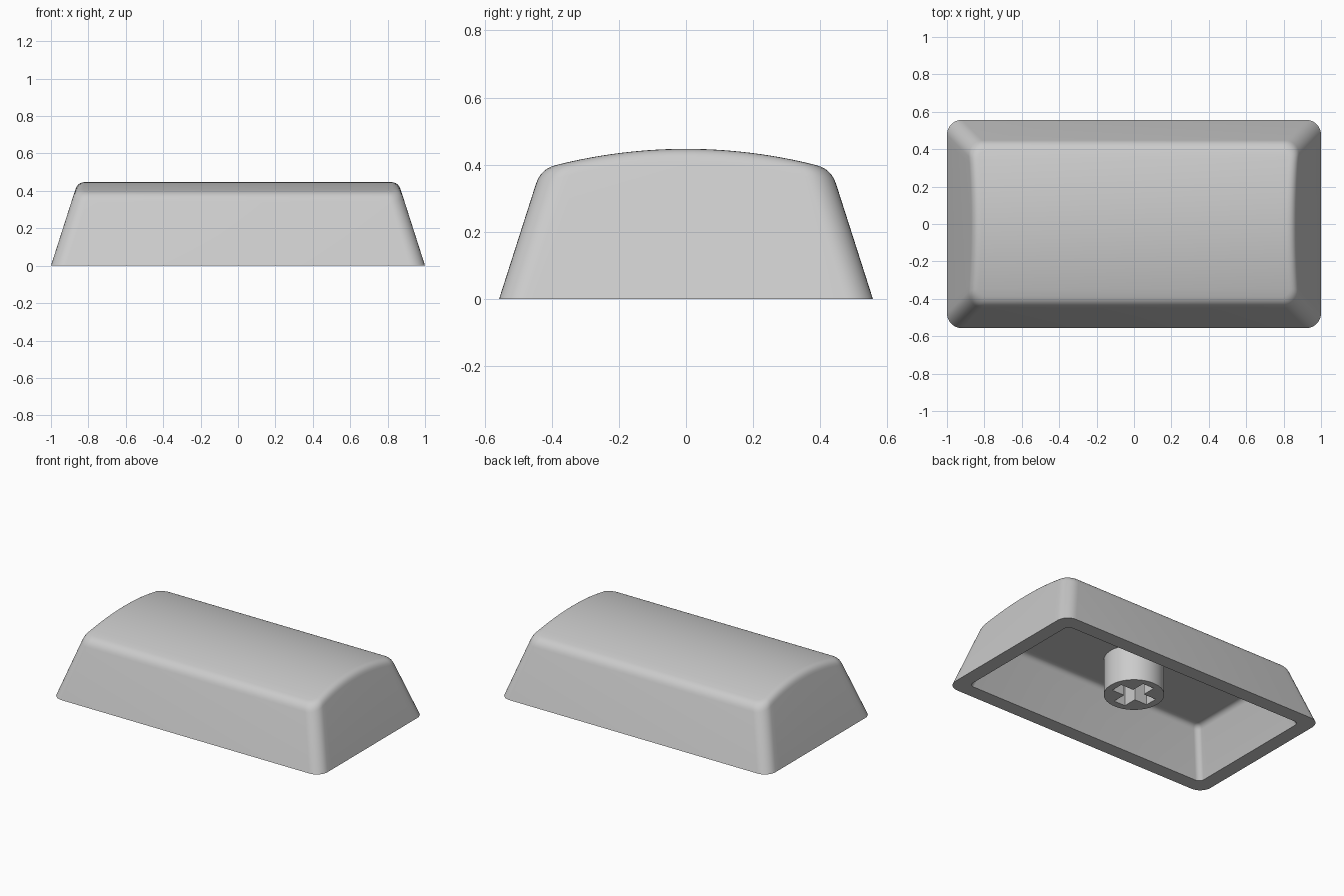
import bpy, bmesh, math

if "Cube" in bpy.data.objects:
    bpy.data.objects.remove(bpy.data.objects["Cube"])

grey = bpy.data.materials.new("light grey plastic")
grey.diffuse_color = (0.6, 0.6, 0.6, 1)
grey.use_nodes = True
grey.node_tree.nodes["Principled BSDF"].inputs["Base Color"].default_value = grey.diffuse_color

ARC, SIDE = 8, 24          # steps per rounded corner and per short side
DOME_R, DOME_Z = 1.576, 0.447


def dome(y):
    """Height of the barrel-shaped top."""
    return DOME_Z - DOME_R + math.sqrt(DOME_R ** 2 - y * y)


def right_half(hx, hy, r):
    """Right half of a rounded rectangle, from front to back."""
    cx, cy = hx - r, hy - r
    arc = [(cx + r * math.sin(a), -cy - r * math.cos(a))
           for a in (math.pi / 2 * i / ARC for i in range(ARC + 1))]
    mid = [(hx, -cy + 2 * cy * i / SIDE) for i in range(1, SIDE)]
    return arc + mid + [(x, -y) for x, y in reversed(arc)]


def loft_shell(bm, hx, hy, r, slope, top, fillet):
    """Tapered wall with a rounded upper edge and a closed top; returns base ring."""
    def ring(inset_of, z_of):
        half = []
        n = len(right_half(hx, hy, r))
        for i in range(n):
            y = 0
            for _ in range(6):      # settle height and inset together
                z = z_of(y)
                d = inset_of(y)
                x, y = right_half(hx - d, hy - d, max(r - max(d - slope * z, 0), 0.005))[i]
            half.append((x, y, z_of(y)))
        pts = half + [(-x, y, z) for x, y, z in reversed(half)]
        return [bm.verts.new(p) for p in pts]

    rings = [ring(lambda y: 0, lambda y: 0)]
    steps = 6
    for k in range(steps + 1):
        t = k / steps
        drop, step_in = fillet * (1 - t) ** 2, fillet * t * t
        rings.append(ring(lambda y: slope * (top(y) - drop) + step_in,
                          lambda y: top(y) - drop))
    n = len(rings[0])
    for a, b in zip(rings, rings[1:]):
        for i in range(n):
            j = (i + 1) % n
            bm.faces.new((a[i], a[j], b[j], b[i]))
    last = rings[-1]
    for i in range(n // 2 - 1):     # strips across the top
        bm.faces.new((last[i], last[i + 1], last[n - 2 - i], last[n - 1 - i]))
    return rings[0]


def finish(bm, name, angle=35):
    bmesh.ops.recalc_face_normals(bm, faces=bm.faces)
    mesh = bpy.data.meshes.new(name)
    bm.to_mesh(mesh)
    bm.free()
    mesh.materials.append(grey)
    ob = bpy.data.objects.new(name, mesh)
    bpy.context.collection.objects.link(ob)
    bpy.ops.object.select_all(action='DESELECT')
    ob.select_set(True)
    bpy.context.view_layer.objects.active = ob
    bpy.ops.object.shade_smooth_by_angle(angle=math.radians(angle))


# Hollow cap: outer shell, inner cavity and the flat rim joining them
bm = bmesh.new()
outer = loft_shell(bm, 1.0, 0.557, 0.08, 0.32, dome, 0.04)
inner = loft_shell(bm, 0.905, 0.462, 0.035, 0.34, lambda y: 0.305, 0.03)
for i in range(len(outer)):
    j = (i + 1) % len(outer)
    bm.faces.new((outer[i], outer[j], inner[j], inner[i]))
finish(bm, "cap_shell")

# Stem: round post with a cross-shaped socket in its lower end
bm = bmesh.new()
L, W = 0.135, 0.042
quarter = [(L, -W), (L, W), (W, W)]
cross = []
for q in range(4):
    c, s = round(math.cos(q * math.pi / 2)), round(math.sin(q * math.pi / 2))
    cross += [(c * x - s * y, s * x + c * y) for x, y in quarter]
circle = [(0.182 * math.cos(a), 0.182 * math.sin(a))
          for a in (2 * math.pi * i / 48 for i in range(48))]
rim_edges = []
for outline, z_top in ((circle, 0.32), (cross, 0.29)):
    low = [bm.verts.new((x, y, 0.065)) for x, y in outline]
    high = [bm.verts.new((x, y, z_top)) for x, y in outline]
    for i in range(len(low)):
        j = (i + 1) % len(low)
        bm.faces.new((low[i], low[j], high[j], high[i]))
        rim_edges.append(bm.edges.get((low[i], low[j])))
    bm.faces.new(high)
bmesh.ops.triangle_fill(bm, edges=rim_edges, use_beauty=True)
finish(bm, "stem")
